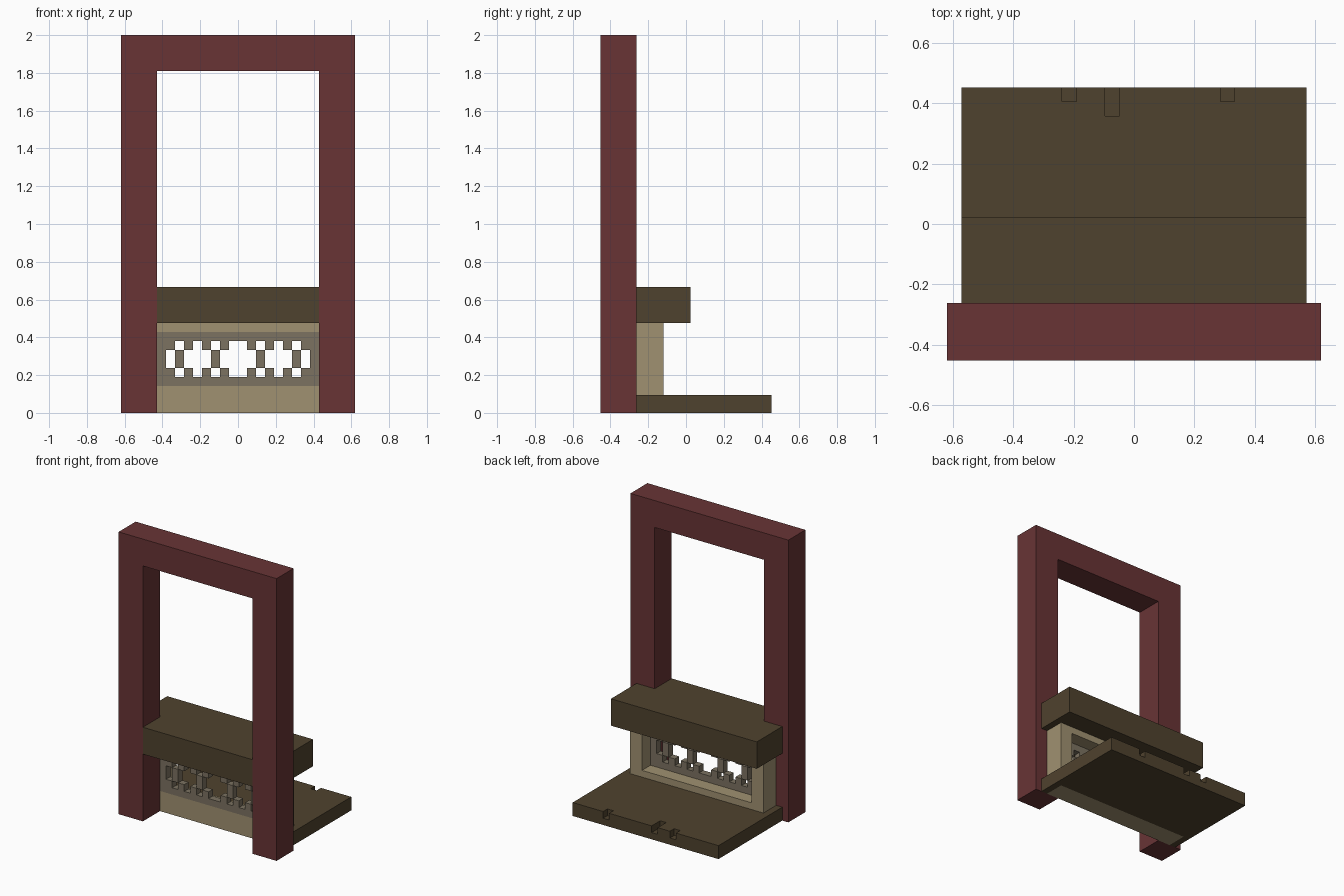
import bpy, bmesh
from mathutils import Vector

if "Cube" in bpy.data.objects:
    bpy.data.objects.remove(bpy.data.objects["Cube"])

U = 1 / 21  # one building block


def material(name, rgb):
    m = bpy.data.materials.new(name)
    lin = [((c / 255 + 0.055) / 1.055) ** 2.4 for c in rgb]
    m.diffuse_color = (*lin, 1)
    m.use_nodes = True
    m.node_tree.nodes["Principled BSDF"].inputs["Base Color"].default_value = m.diffuse_color
    return m


red = material("dark_red", (104, 52, 53))
brown = material("dark_brown", (79, 66, 46))
tan = material("tan", (160, 145, 113))
grey = material("warm_grey", (124, 114, 97))


def finish(name, bm, mat):
    bmesh.ops.recalc_face_normals(bm, faces=bm.faces)
    mesh = bpy.data.meshes.new(name)
    bm.to_mesh(mesh)
    bm.free()
    ob = bpy.data.objects.new(name, mesh)
    bpy.context.collection.objects.link(ob)
    mesh.materials.append(mat)
    return ob


def boxes(name, spans, mat):
    """Boxes given as (x0, x1, y0, y1, z0, z1) in block units."""
    bm = bmesh.new()
    for x0, x1, y0, y1, z0, z1 in spans:
        verts = bmesh.ops.create_cube(bm, size=1)["verts"]
        for v in verts:
            v.co = Vector(((x0 + x1) / 2 + v.co.x * (x1 - x0),
                           (y0 + y1) / 2 + v.co.y * (y1 - y0),
                           (z0 + z1) / 2 + v.co.z * (z1 - z0))) * U
    return finish(name, bm, mat)


def prism(name, half, a, b, axis, mat):
    """Extrude a mirrored outline: half lists (x, other) on the +x side."""
    outline = half + [(-x, h) for x, h in reversed(half)]
    bm = bmesh.new()
    if axis == "y":
        pts, push = [(x, a, h) for x, h in outline], Vector((0, b - a, 0))
    else:
        pts, push = [(x, h, a) for x, h in outline], Vector((0, 0, b - a))
    face = bm.faces.new([bm.verts.new(Vector(p) * U) for p in pts])
    ext = bmesh.ops.extrude_face_region(bm, geom=[face])["geom"]
    bmesh.ops.translate(bm, vec=push * U,
                        verts=[g for g in ext if isinstance(g, bmesh.types.BMVert)])
    return finish(name, bm, mat)


def window(x_in, x_out, z0, z1, z2, z3, y0, y1):
    """Four bars around a rectangular opening."""
    return [(-x_out, x_out, y0, y1, z0, z1), (-x_out, x_out, y0, y1, z2, z3),
            (-x_out, -x_in, y0, y1, z1, z2), (x_in, x_out, y0, y1, z1, z2)]


# Tall gateway frame
prism("gate_frame", [(9, 38), (9, 0), (13, 0), (13, 42)], -9.5, -5.5, "y", red)

# Shelf, with a tongue reaching forward between the posts
prism("shelf", [(9, -9.5), (9, -5.5), (12, -5.5), (12, 0.5)], 10, 14, "z", brown)

# Base board fitting around the back panel
base = prism("base_board", [(11, -2.5), (11, -5.5), (12, -5.5), (12, 9.5)],
             0, 2, "z", brown)

# Notches in the rear top edge of the base
notches = boxes("notch_cutter", [(-5, -4, 8.5, 10, 1, 3),
                                 (-2, -1, 7.5, 10, 1, 3),
                                 (6, 7, 8.5, 10, 1, 3)], brown)
mod = base.modifiers.new("notches", "BOOLEAN")
mod.operation, mod.object, mod.solver = "DIFFERENCE", notches, "EXACT"
bpy.context.view_layer.update()
base.data = bpy.data.meshes.new_from_object(
    base.evaluated_get(bpy.context.evaluated_depsgraph_get()))
base.modifiers.clear()
bpy.data.objects.remove(notches)

# Panel with a wide window under the shelf
boxes("window_panel", window(9, 11, 0, 3, 9, 10, -5.5, -2.5), tan)

# Grille border set in the window
boxes("grille_border", window(8, 9, 3, 4, 8, 9, -5.5, -4.5), grey)

# Grille teeth along top and bottom, and bars between them
teeth, bars = [], []
for s in (-1, 1):
    for c in (1.5, 3.5, 5.5, 7.5):
        for z in (4, 7):
            teeth.append((s * c - 0.5, s * c + 0.5, -5.5, -4.5, z, z + 1))
    for c in (2.5, 6.5):
        bars.append((s * c - 0.5, s * c + 0.5, -5.5, -4.5, 5, 7))
boxes("grille_teeth", teeth, grey)
boxes("grille_bars", bars, grey)
